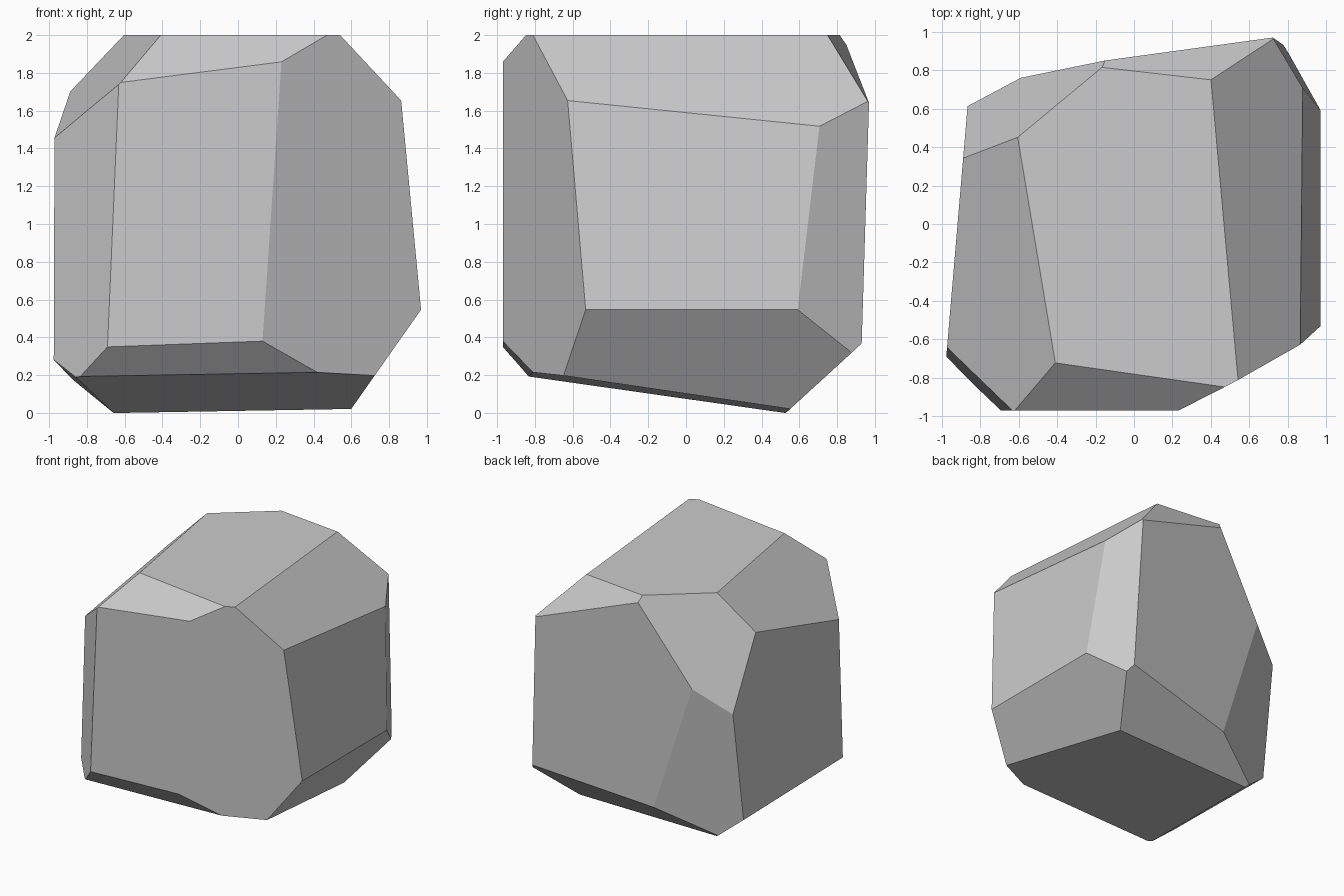
import bpy
import bmesh
from mathutils import Vector

# Remove the default cube only
default = bpy.data.objects.get("Cube")
if default:
    bpy.data.objects.remove(default, do_unlink=True)

# Stone colour
stone = bpy.data.materials.new("stone_grey")
stone.use_nodes = True
grey = (0.6, 0.6, 0.6, 1)
stone.diffuse_color = grey
stone.node_tree.nodes["Principled BSDF"].inputs["Base Color"].default_value = grey

# Chisel cuts: outward direction and the plane offset along it
cuts = {
    "top": ((0, 0, 1), 2),
    "base": ((.02, -.145, -1), -.089),
    "front": ((0, -1, 0), .97),
    "back": ((-.15, 1, -.037), .8),
    "right": ((1, 0, .095), 1.021),
    "left": ((-1, .085, 0), .917),
    "front_right": ((.53, -1, -.036), 1.025),
    "front_left": ((-1, -1, .043), 1.676),
    "back_right": ((1.72, 1, .045), 2.283),
    "back_left": ((-.44, 1, -.13), .849),
    "upper_front": ((-.128, -.9, 1), 2.702),
    "upper_back": ((.16, 1.4, 1), 3.113),
    "upper_right": ((1.02, .092, 1), 2.477),
    "upper_left": ((-.99, -.165, 1), 2.524),
    "upper_back_left": ((-1.955, 2.36, 1), 4.245),
    "lower_front": ((.037, -1.1, -1), .692),
    "lower_back": ((0, .915, -1), .484),
    "lower_right": ((1.42, 0, -1), .83),
    "lower_left": ((-.81, -.02, -1), .523),
}


def chisel(bm, direction, offset):
    """Slice away everything beyond the plane and cap the flat cut."""
    normal = Vector(direction)
    point = normal * (offset / normal.length_squared)
    geometry = bm.verts[:] + bm.edges[:] + bm.faces[:]
    bmesh.ops.bisect_plane(bm, geom=geometry, dist=1e-5, plane_co=point,
                           plane_no=normal, clear_outer=True)
    rim = [edge for edge in bm.edges if edge.is_boundary]
    if rim:
        bmesh.ops.contextual_create(bm, geom=rim)


# Rock: an oversized block chiselled down to flat facets
bm = bmesh.new()
bmesh.ops.create_cube(bm, size=6)
for direction, offset in cuts.values():
    chisel(bm, direction, offset)
bmesh.ops.remove_doubles(bm, verts=bm.verts[:], dist=0.002)
bmesh.ops.recalc_face_normals(bm, faces=bm.faces[:])

mesh = bpy.data.meshes.new("rock")
bm.to_mesh(mesh)
bm.free()
mesh.materials.append(stone)
rock = bpy.data.objects.new("rock", mesh)
bpy.context.collection.objects.link(rock)
